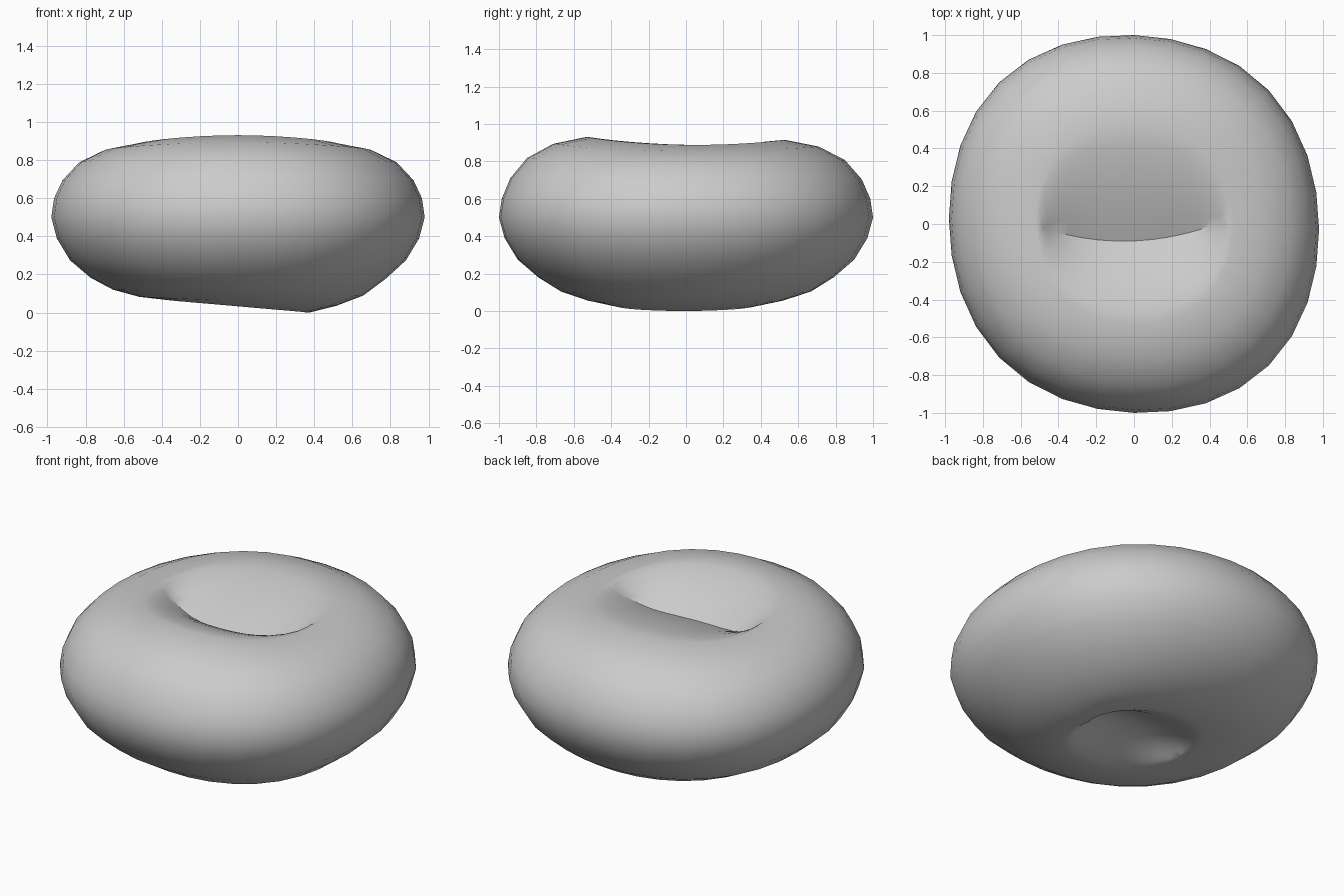
import bpy, bmesh
from math import sin, cos, pi

if "Cube" in bpy.data.objects:
    bpy.data.objects.remove(bpy.data.objects["Cube"])

SEGS = 32
TOP_RIM = 0.53
LOW_RIM = 0.38
STEPS = 6

# Outer wall, as radius and height, from the lower rim to the upper rim
WALL = [(0.53, 0.06), (0.67, 0.105), (0.79, 0.18), (0.9, 0.275), (0.97, 0.39),
        (1.0, 0.5), (0.985, 0.6), (0.94, 0.7), (0.85, 0.8), (0.71, 0.87)]


def outline(u, r):
    # slightly squared, nearly round plan
    k = r * (1 + 0.03 * sin(2 * u) ** 2)
    return 0.98 * k * cos(u), k * sin(u) - 0.03 * cos(u) * r


def dimple(u, rim, rim_z, end_z, fold_z, fold_y, curve):
    # ring points running from the rim to the fold line in the middle;
    # opposite sides meet at the same fold point
    x0, y0 = outline(u, rim)
    x1 = 0.92 * rim * cos(u)
    y1 = fold_y * sin(u) ** 2 + 0.02 * cos(u)
    z1 = fold_z + (end_z - fold_z) * cos(u) ** 4
    pts = []
    for i in range(STEPS + 1):
        t = i / STEPS
        pts.append((x0 + (x1 - x0) * t, y0 + (y1 - y0) * t,
                    rim_z + (z1 - rim_z) * curve(t)))
    return pts


def section(u):
    top = 0.888 + 0.035 * sin(u) ** 2 - 0.008 * sin(u)
    low = 0.033 - 0.033 * cos(u)
    under = dimple(u, LOW_RIM, low, low, 0.14, 0.0,
                   lambda t: t * t * (3 - 2 * t))
    over = dimple(u, TOP_RIM, top, 0.885, 0.75, -0.09, lambda t: t ** 1.6)
    wall = []
    for r, z in WALL:
        x, y = outline(u, r)
        # the wall follows the tilt of the lower rim and the upper rim
        z += (low - 0.033) * max(0, 1 - z / 0.2)
        z += (top - 0.905) * max(0, (z - 0.6) / 0.3)
        wall.append((x, y, z))
    return under[::-1] + wall + over


# Body: sections swept around the middle and welded along the folds
bm = bmesh.new()
rings = [[bm.verts.new(p) for p in section(2 * pi * i / SEGS)]
         for i in range(SEGS)]
for i, ring in enumerate(rings):
    after = rings[(i + 1) % SEGS]
    for j in range(len(ring) - 1):
        bm.faces.new((ring[j], after[j], after[j + 1], ring[j + 1]))
bmesh.ops.remove_doubles(bm, verts=bm.verts, dist=0.002)
bmesh.ops.recalc_face_normals(bm, faces=bm.faces)

mesh = bpy.data.meshes.new("dimpled_body")
bm.to_mesh(mesh)
bm.free()
body = bpy.data.objects.new("dimpled_body", mesh)
bpy.context.collection.objects.link(body)

grey = bpy.data.materials.new("plain_grey")
grey.use_nodes = True
colour = (0.6, 0.6, 0.6, 1)
grey.diffuse_color = colour
grey.node_tree.nodes["Principled BSDF"].inputs["Base Color"].default_value = colour
mesh.materials.append(grey)

bpy.context.view_layer.objects.active = body
body.select_set(True)
bpy.ops.object.shade_smooth_by_angle(angle=0.6)
